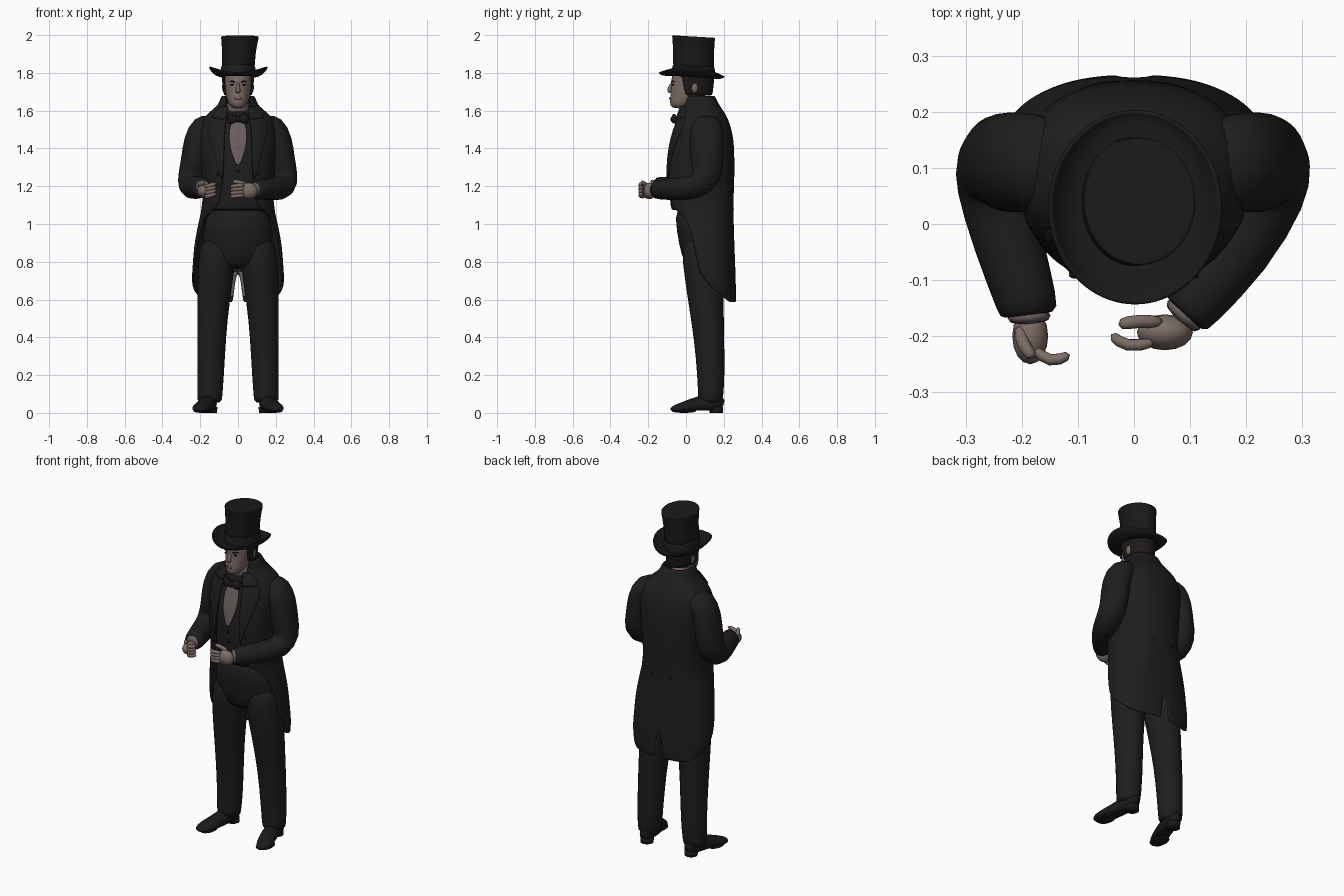
import bpy, bmesh, math
from mathutils import Vector, Matrix

cube = bpy.data.objects.get("Cube")
if cube:
    bpy.data.objects.remove(cube)


def material(name, r, g, b):
    m = bpy.data.materials.new(name)
    m.use_nodes = True
    m.diffuse_color = (r, g, b, 1)
    shader = next(n for n in m.node_tree.nodes if n.type == "BSDF_PRINCIPLED")
    shader.inputs["Base Color"].default_value = (r, g, b, 1)
    shader.inputs["Roughness"].default_value = 0.8
    return m


coat_black = material("coat black", .013, .013, .0135)
trouser_black = material("trouser black", .013, .013, .013)
satin_black = material("satin black", .01, .01, .011)
hair_dark = material("dark hair", .012, .01, .009)
skin = material("skin", .2, .15, .13)
linen = material("shirt linen", .14, .115, .105)


def finish(name, bm, mat, mirror=False, thick=0, smooth=1):
    bmesh.ops.recalc_face_normals(bm, faces=bm.faces)
    mesh = bpy.data.meshes.new(name)
    bm.to_mesh(mesh)
    bm.free()
    mesh.materials.append(mat)
    mesh.polygons.foreach_set("use_smooth", [True] * len(mesh.polygons))
    obj = bpy.data.objects.new(name, mesh)
    bpy.context.collection.objects.link(obj)
    if mirror:
        obj.modifiers.new("mirror", "MIRROR")
    if thick:
        solid = obj.modifiers.new("thickness", "SOLIDIFY")
        solid.thickness, solid.offset = thick, 0
    if smooth:
        sub = obj.modifiers.new("smooth", "SUBSURF")
        sub.levels = sub.render_levels = smooth
    return obj


def loft(name, rings, mat, closed=True, cap=True, **options):
    """Skin a list of rings (or open rows) of points."""
    bm = bmesh.new()
    rows = [[bm.verts.new(p) for p in ring] for ring in rings]
    for a, b in zip(rows, rows[1:]):
        n = len(a)
        for i in range(n if closed else n - 1):
            j = (i + 1) % n
            bm.faces.new((a[i], a[j], b[j], b[i]))
    if closed and cap:
        bm.faces.new(rows[0][::-1])
        bm.faces.new(rows[-1])
    return finish(name, bm, mat, **options)


def tube(name, path, mat, ref=(1, 0, 0), sides=14, floor=None, **options):
    """Elliptical tube; each path point is x, y, z, radius along ref, other radius."""
    centres = [Vector(p[:3]) for p in path]
    rings = []
    for i, c in enumerate(centres):
        t = (centres[min(i + 1, len(path) - 1)] - centres[max(i - 1, 0)]).normalized()
        a = Vector(ref)
        a = (a - t * a.dot(t)).normalized()
        b = t.cross(a)
        ring = []
        for k in range(sides):
            w = math.tau * k / sides
            p = c + a * math.cos(w) * path[i][3] + b * math.sin(w) * path[i][4]
            if floor is not None:
                p.z = max(p.z, floor)
            ring.append(p)
        rings.append(ring)
    return loft(name, rings, mat, **options)


def ball(name, centre, size, mat, mirror=False):
    bm = bmesh.new()
    bmesh.ops.create_uvsphere(bm, u_segments=16, v_segments=10, radius=1,
                              matrix=Matrix.Translation(centre) @ Matrix.Diagonal((*size, 1)))
    return finish(name, bm, mat, mirror=mirror, smooth=0)


def stack(name, table, mat, cx=0, sides=28, **options):
    """Horizontal ovals from rows of height, half width, front y, back y."""
    turns = [math.tau * k / sides for k in range(sides)]
    return loft(name, [[(cx + rx * math.sin(w), (f + b) / 2 + (b - f) / 2 * math.cos(w), z)
                        for w in turns] for z, rx, f, b in table], mat, **options)


# Torso outline: height, half width, front y, back y
OUTLINE = [(1.68, .08, -.01, .145), (1.62, .105, -.02, .175), (1.58, .16, -.035, .205),
           (1.53, .2, -.05, .228), (1.45, .205, -.08, .247), (1.3, .19, -.105, .252),
           (1.15, .18, -.1, .247), (1.07, .19, -.09, .245), (.9, .226, -.06, .25),
           (.7, .24, -.04, .258), (.5, .235, -.03, .262)]
POWER = .85


def outline(z):
    for hi, lo in zip(OUTLINE, OUTLINE[1:]):
        if z >= lo[0]:
            t = (z - lo[0]) / (hi[0] - lo[0])
            return [l + (h - l) * t for h, l in zip(hi[1:], lo[1:])]


def skin_point(z, degrees, off=0):
    """Point on the torso outline; zero degrees is the back, 180 the front."""
    rx, f, b = outline(z)
    s, c = math.sin(math.radians(degrees)), math.cos(math.radians(degrees))
    return (math.copysign(abs(s) ** POWER, s) * (rx + off),
            (f + b) / 2 + math.copysign(abs(c) ** POWER, c) * ((b - f) / 2 + off), z)


def front_y(x, z):
    rx, f, b = outline(z)
    s = min(abs(x) / rx, .99) ** (1 / POWER)
    return (f + b) / 2 - (b - f) / 2 * math.sqrt(1 - s * s) ** POWER


def front_strip(name, inner, outer, off, mat):
    """Thin plate lying on the chest between two edges of (x, z) points."""
    rows = []
    for (xa, za), (xb, zb) in zip(inner, outer):
        pts = [(xa + (xb - xa) * k / 5, za + (zb - za) * k / 5) for k in range(6)]
        rows.append([(x, front_y(x, z) - off, z) for x, z in pts])
    return loft(name, rows, mat, closed=False, mirror=True, thick=.008)


# Waistcoat and trousers
loft("waistcoat", [[skin_point(z, 360 * k / 32, -.012) for k in range(32)]
                   for z in (1.62, 1.58, 1.53, 1.45, 1.38, 1.3, 1.22, 1.15, 1.08, 1.07)], coat_black)
stack("trouser_hips", [(1.12, .165, -.07, .2), (.95, .187, -.048, .205),
                       (.83, .185, -.025, .205), (.76, .12, .01, .18)], trouser_black)
tube("trouser_leg", [(.1, .08, .95, .09, .11), (.113, .09, .8, .105, .112), (.13, .105, .6, .088, .097),
                     (.14, .122, .4, .078, .082), (.145, .133, .2, .073, .075),
                     (.15, .13, .08, .068, .068), (.15, .128, .05, .066, .066)],
     trouser_black, mirror=True)

# Shoes, with soles and heels
tube("shoe", [(.145, .198, .04, .02, .03), (.147, .18, .05, .04, .045), (.158, .1, .05, .046, .05),
              (.175, .03, .035, .047, .042), (.198, -.03, .025, .05, .028),
              (.21, -.065, .02, .035, .02), (.214, -.08, .016, .015, .01)],
     satin_black, floor=.012, mirror=True)
ball("shoe_sole", (.19, -.01, .01), (.046, .065, .01), satin_black, True)
stack("shoe_heel", [(0, .036, .125, .197), (.03, .038, .122, .197)],
      satin_black, cx=.147, mirror=True, smooth=0)

# Tailcoat: height, slit angle, front edge angle
EDGES = [(1.68, 0, 130), (1.65, 0, 140), (1.62, 0, 148), (1.58, 0, 156), (1.53, 0, 161),
         (1.45, 0, 162), (1.37, 0, 162), (1.3, 0, 161), (1.22, 0, 158), (1.15, 0, 154),
         (1.09, 0, 148), (1.07, 0, 136), (1.04, 0, 118), (.96, 0, 110), (.88, 0, 107),
         (.8, 0, 103), (.75, 0, 100), (.7, 2, 92), (.65, 3, 78), (.61, 4, 56), (.585, 5, 38)]
loft("tailcoat", [[skin_point(z, a + (b - a) * k / 16) for k in range(17)] for z, a, b in EDGES],
     coat_black, closed=False, mirror=True, thick=.012)
loft("tail_lining", [[skin_point(z, a + k * 6, -.012) for k in range(6)] for z, a, b in EDGES[-5:-1]],
     linen, closed=False, mirror=True, thick=.004)
front_strip("lapel", [(.05, 1.6), (.066, 1.53), (.072, 1.45), (.072, 1.35), (.08, 1.24)],
            [(.1, 1.6), (.172, 1.535), (.155, 1.46), (.12, 1.35), (.09, 1.24)], .01, coat_black)
front_strip("collar_fold", [(.05, 1.625), (.055, 1.59), (.065, 1.55)],
            [(.085, 1.625), (.13, 1.59), (.145, 1.56)], .016, coat_black)
ball("back_waist_button", (.06, .245, 1.08), (.012, .008, .012), satin_black, True)
for z in (1.27, 1.2):
    ball("coat_button", (.105, front_y(.105, z) - .008, z), (.011, .006, .011), satin_black, True)

# Shirt front, neckwear and waistcoat buttons
chest = [(.03, 1.55), (.05, 1.5), (.047, 1.42), (.03, 1.36), (.008, 1.31)]
front_strip("shirt_front", [(0, z) for x, z in chest], chest, -.003, linen)
stack("shirt_collar", [(1.57, .066, -.035, .11), (1.62, .062, -.037, .11), (1.65, .06, -.02, .11)], linen)
stack("cravat", [(1.54, .06, -.055, .1), (1.57, .072, -.05, .11), (1.605, .068, -.045, .115)], satin_black)
tube("bow_tie", [(0, -.066, 1.555, .012, .012), (.03, -.066, 1.558, .03, .014),
                 (.058, -.055, 1.555, .026, .01)], satin_black, ref=(0, 0, 1), mirror=True)
ball("bow_knot", (0, -.07, 1.555), (.014, .012, .017), satin_black)
for z in (1.28, 1.22, 1.16):
    ball("waistcoat_button", (0, front_y(0, z) + .008, z), (.008, .006, .008), satin_black)

# Sleeves, cuffs
upper = [(.12, .11, 1.535, .055, .075), (.185, .11, 1.512, .078, .09), (.218, .11, 1.44, .074, .092),
         (.23, .11, 1.34, .072, .09), (.248, .115, 1.25, .072, .085)]
fore = {"right": [(.254, .075, 1.195, .068, .068), (.225, -.03, 1.192, .064, .063),
                  (.188, -.15, 1.195, .055, .055), (.187, -.165, 1.195, .052, .052)],
        "left": [(.245, .06, 1.19, .07, .068), (.188, -.05, 1.185, .062, .062),
                 (.1, -.15, 1.182, .052, .052), (.088, -.163, 1.182, .05, .05)]}
for side, sign in (("right", -1), ("left", 1)):
    path = [(sign * p[0], *p[1:]) for p in upper + fore[side]]
    tube(side + "_sleeve", path, coat_black, sides=16)
    start, end = Vector(path[-2][:3]), Vector(path[-1][:3])
    step = (end - start).normalized() * .016
    tube(side + "_cuff", [(*start, .042, .042), (*(end + step), .042, .042)], linen)

# Hands: palms, thumbs and curled fingers
ball("right_palm", (-.185, -.2, 1.175), (.032, .05, .035), skin)
ball("left_palm", (.055, -.193, 1.175), (.05, .032, .044), skin)
thumbs = {"right": [(-.205, -.18, 1.19), (-.2, -.215, 1.21), (-.178, -.24, 1.225)],
          "left": [(.055, -.175, 1.205), (.005, -.172, 1.222), (-.03, -.18, 1.226)]}
fingers = {"right": [(-.18, -.22, 1.195), (-.15, -.25, 1.205), (-.112, -.232, 1.215)],
           "left": [(.04, -.21, 1.205), (-.015, -.222, 1.203), (-.042, -.195, 1.197)]}
for side in thumbs:
    ref = (0, 0, 1)
    tube(side + "_thumb", [(*p, .013, .013) for p in thumbs[side]], skin, ref=ref, sides=8)
    for i in range(4):
        tube(side + "_finger", [(x, y, z - .018 * i, .012, .012) for x, y, z in fingers[side]],
             skin, ref=ref, sides=8)

# Head, face and hair
HEAD = [(1.612, .025, -.07, -.01), (1.63, .046, -.086, .05), (1.66, .06, -.085, .09),
        (1.7, .068, -.08, .115), (1.75, .073, -.078, .13), (1.8, .073, -.075, .135), (1.84, .06, -.05, .12)]
stack("head", HEAD, skin)
stack("neck", [(1.56, .055, -.02, .1), (1.7, .055, -.01, .105)], skin)
tube("nose", [(0, -.072, 1.75, .007, .008), (0, -.084, 1.725, .01, .011),
              (0, -.089, 1.703, .015, .014), (0, -.08, 1.695, .01, .008)], skin, sides=10)
ball("lips", (0, -.084, 1.665), (.02, .006, .006), skin)
ball("ear", (.074, .045, 1.725), (.01, .018, .03), skin, True)
ball("eye", (.03, -.069, 1.737), (.012, .005, .005), hair_dark, True)
tube("eyebrow", [(.013, -.078, 1.751, .004, .004), (.032, -.073, 1.757, .005, .004),
                 (.05, -.058, 1.752, .003, .003)], hair_dark, ref=(0, 0, 1), sides=8, mirror=True)
hair_rows = [(1.81, .08, 118), (1.77, .08, 115), (1.74, .077, 112), (1.71, .074, 110), (1.68, .069, 106)]
loft("hair", [[(rx * math.sin(math.radians(a * k / 12)),
                .028 + (rx + .036) * math.cos(math.radians(a * k / 12)), z) for k in range(13)]
              for z, rx, a in hair_rows], hair_dark, closed=False, mirror=True, thick=.012)


# Top hat: crown, band and curled brim, all tipped slightly back
def hat_ring(z, cx, rx, ry, curl=0, cy=.04):
    ring = []
    for k in range(40):
        w = math.tau * k / 40
        x, y = cx + rx * math.sin(w), cy + ry * math.cos(w)
        ring.append((x, y, z + curl * math.sin(w) ** 2 - .06 * (y - cy)))
    return ring


loft("hat_crown", [hat_ring(*r) for r in ((1.78, 0, .09, .112), (1.86, .002, .087, .108),
     (1.93, .006, .091, .109), (1.98, .01, .099, .113), (1.99, .01, .1, .114),
     (1.993, .01, .098, .112), (1.992, .01, .09, .104))], satin_black)
loft("hat_band", [hat_ring(*r) for r in ((1.785, 0, .093, .115), (1.79, 0, .094, .116),
     (1.83, .001, .092, .113), (1.835, .001, .088, .11))], coat_black, cap=False)
loft("hat_brim", [hat_ring(z, .002, rx, ry, curl, .03) for z, rx, ry, curl in (
     (1.782, .08, .1, 0), (1.78, .105, .128, .004), (1.781, .132, .153, .018),
     (1.787, .149, .169, .035), (1.793, .153, .172, .04))], satin_black, cap=False, thick=.009)
